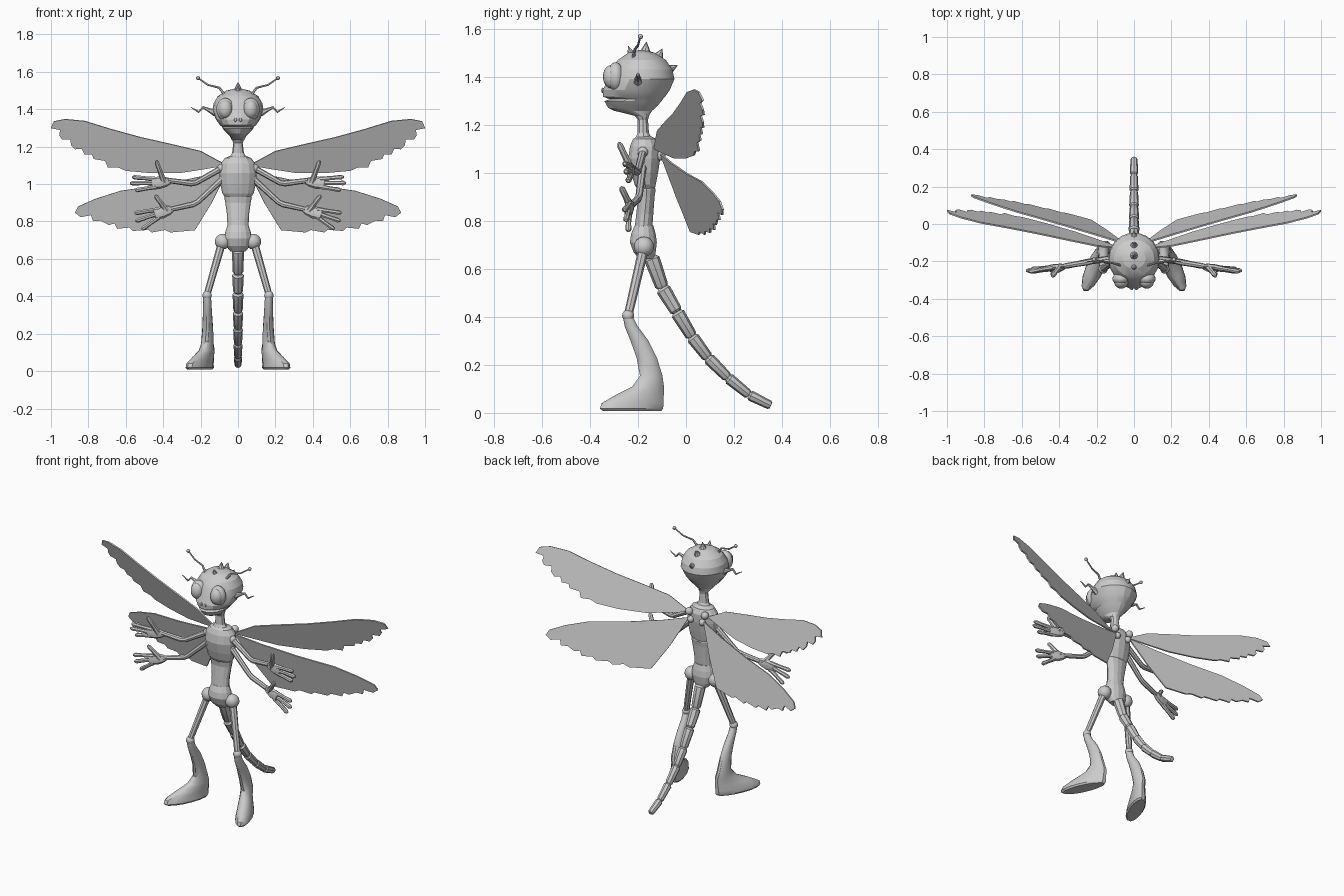
import bpy, bmesh, math
from mathutils import Vector, Matrix


def material(name, v):
    m = bpy.data.materials.new(name)
    m.diffuse_color = (v, v, v, 1)
    return m


GREY = material("light grey", 0.6)


def finish(name, bm, smooth=None):
    bmesh.ops.recalc_face_normals(bm, faces=bm.faces[:])
    me = bpy.data.meshes.new(name)
    bm.to_mesh(me)
    bm.free()
    ob = bpy.data.objects.new(name, me)
    bpy.context.collection.objects.link(ob)
    me.materials.append(GREY)
    if smooth:
        bpy.context.view_layer.objects.active = ob
        ob.select_set(True)
        bpy.ops.object.shade_smooth_by_angle(angle=math.radians(smooth))
        ob.select_set(False)
    return ob


def skin(bm, rings):
    """Bridge rings of equal size and cap both ends."""
    vs = [[bm.verts.new(p) for p in r] for r in rings]
    n = len(vs[0])
    for a, b in zip(vs, vs[1:]):
        for i in range(n):
            bm.faces.new((a[i], a[(i + 1) % n], b[(i + 1) % n], b[i]))
    bm.faces.new(vs[0])
    bm.faces.new(vs[-1])


def stack(name, rows, n=14, s=1, smooth=None):
    """Horizontal oval slices: z, centre x, half width, front y, back y, outward shear."""
    rings = []
    for z, cx, rx, y0, y1, sh in rows:
        ring = []
        for i in range(n):
            t = 2 * math.pi * (i + 0.5) / n
            y = (y0 + y1) / 2 + (y1 - y0) / 2 * math.cos(t)
            ring.append((s * (cx + rx * math.sin(t) + sh * (-0.14 - y)), y, z))
        rings.append(ring)
    bm = bmesh.new()
    skin(bm, rings)
    return finish(name, bm, smooth)


def add_tube(bm, pts, radii, n=8, s=1, flat=1):
    pts = [Vector((s * p[0], p[1], p[2])) for p in pts]
    rings = []
    for i, p in enumerate(pts):
        d = (pts[min(i + 1, len(pts) - 1)] - pts[max(i - 1, 0)]).normalized()
        ref = Vector((0, 1, 0)) if abs(d.y) < 0.9 else Vector((1, 0, 0))
        u = d.cross(ref).normalized()
        w = d.cross(u)
        rings.append([p + radii[i] * (u * math.cos(a) + w * math.sin(a) * flat)
                      for a in (2 * math.pi * k / n for k in range(n))])
    skin(bm, rings)


def tube(name, pts, radii, n=8, s=1):
    bm = bmesh.new()
    add_tube(bm, pts, radii, n, s)
    return finish(name, bm, 35)


def ball(name, c, r, u=12, v=8):
    bm = bmesh.new()
    r = r if isinstance(r, tuple) else (r, r, r)
    bmesh.ops.create_uvsphere(bm, u_segments=u, v_segments=v, radius=1,
                              matrix=Matrix.Translation(c) @ Matrix.Diagonal((*r, 1)))
    return finish(name, bm, 35)


# Head with a mouth crease, then neck
stack("head", [(1.235, 0, .033, -.205, -.155, 0), (1.258, 0, .045, -.30, -.14, 0),
               (1.27, 0, .058, -.325, -.125, 0), (1.298, 0, .083, -.342, -.10, 0),
               (1.306, 0, .086, -.318, -.095, 0), (1.316, 0, .097, -.347, -.085, 0),
               (1.345, 0, .118, -.348, -.065, 0), (1.39, 0, .137, -.328, -.046, 0),
               (1.43, 0, .131, -.315, -.055, 0), (1.47, 0, .108, -.285, -.083, 0),
               (1.50, 0, .062, -.24, -.13, 0), (1.51, 0, .015, -.2, -.17, 0)], 18, smooth=20)
stack("neck", [(1.13, 0, .055, -.22, -.135, 0), (1.165, 0, .032, -.203, -.153, 0),
               (1.22, 0, .025, -.202, -.157, 0), (1.245, 0, .036, -.22, -.15, 0)], 10)

# Torso, abdomen and pelvis
stack("chest", [(.925, 0, .065, -.2, -.13, 0), (.95, 0, .084, -.215, -.125, 0),
                (1.0, 0, .095, -.23, -.115, 0), (1.06, 0, .099, -.242, -.105, 0),
                (1.11, 0, .092, -.235, -.105, 0), (1.14, 0, .07, -.222, -.12, 0),
                (1.152, 0, .035, -.205, -.145, 0)])
stack("abdomen", [(.765, 0, .057, -.215, -.14, 0), (.83, 0, .058, -.208, -.135, 0),
                  (.9, 0, .068, -.2, -.13, 0), (.93, 0, .074, -.205, -.125, 0),
                  (.94, 0, .07, -.2, -.13, 0)])
stack("pelvis", [(.64, 0, .04, -.195, -.13, 0), (.67, 0, .066, -.22, -.125, 0),
                 (.71, 0, .075, -.235, -.12, 0), (.745, 0, .068, -.23, -.125, 0),
                 (.78, 0, .056, -.215, -.135, 0)])

# Tail of tapering links
tail = [(-.145, .65), (-.098, .52), (-.038, .42), (.025, .317), (.092, .229),
        (.175, .146), (.2625, .075), (.354, .03)]
for i, (a, b) in enumerate(zip(tail, tail[1:])):
    a, b, r = Vector((0, *a)), Vector((0, *b)), .033 - .0018 * i
    tube("tail_link", [a.lerp(b, t) for t in (0, .08, .92, 1)], [r * .7, r, r * .85, r * .6])

# Crest spikes
for base, tip in [((-.222, 1.475), (-.24, 1.527)), ((-.17, 1.495), (-.165, 1.545)),
                  ((-.12, 1.475), (-.098, 1.517)), ((-.08, 1.425), (-.035, 1.447))]:
    tube("crest_spike", [(0, *base), (0, *tip)], [.027, .001])

# Nostrils
for s in (-1, 1):
    ball("nostril", (s * .013, -.347, 1.343), (.008, .006, .011), 8, 6)

# Wing outlines as half width and height, lying in a slanted plane
upper = [(.06, 1.10), (.2, 1.176), (.36, 1.214), (.52, 1.25), (.68, 1.294), (.82, 1.337),
         (.925, 1.347), (.985, 1.335), (1, 1.3), (.95, 1.29), (.955, 1.262), (.94, 1.24),
         (.895, 1.24), (.892, 1.21), (.87, 1.187), (.835, 1.19), (.82, 1.16), (.78, 1.158),
         (.77, 1.135), (.71, 1.125), (.695, 1.09), (.64, 1.09), (.6, 1.072), (.47, 1.06),
         (.31, 1.06), (.18, 1.08)]
lower = [(.05, 1.08), (.2, 1.04), (.42, .995), (.63, .963), (.765, .92), (.855, .88),
         (.872, .848), (.84, .824), (.785, .835), (.775, .803), (.735, .805), (.69, .782),
         (.66, .79), (.645, .762), (.58, .768), (.56, .75), (.48, .757), (.46, .742),
         (.39, .755), (.36, .742), (.23, .754), (.14, .9)]


def wing(name, outline, a, b, c, s):
    bm = bmesh.new()
    bm.faces.new([bm.verts.new((s * x, a + b * x + c * z, z)) for x, z in outline])
    ob = finish(name, bm)
    mod = ob.modifiers.new("thickness", 'SOLIDIFY')
    mod.thickness, mod.offset = .008, 0


def hand(name, wrist, palm, tips, thumb, s):
    bm = bmesh.new()
    w, p = Vector(wrist), Vector(palm)
    far = p + (p - w) * .7
    add_tube(bm, [w, w.lerp(p, .4), p, far], [.014, .026, .034, .028], 8, s, .5)
    for i, t in enumerate(tips):
        t = Vector(t)
        root = p.lerp(far, .4) + Vector((0, 0, (1 - i) * .02))
        add_tube(bm, [root, root.lerp(t, .5), root.lerp(t, .9), t],
                 [.014, .011, .013, .006], 7, s)
    t, root = Vector(thumb), w.lerp(p, .6)
    add_tube(bm, [root, root.lerp(t, .5), root.lerp(t, .9), t], [.018, .013, .013, .006], 7, s)
    finish(name, bm, 35)


for s in (-1, 1):
    wing("upper_wing", upper, .23, .29, -.345, s)
    wing("lower_wing", lower, .153, .245, -.251, s)
    ball("upper_wing_joint", (s * .055, -.11, 1.115), .023)
    ball("lower_wing_joint", (s * .04, -.105, 1.07), .02)

    # Eyes with rims
    ball("eye_rim", (s * .068, -.293, 1.4), (.048, .036, .06), 16, 10)
    ball("eye", (s * .068, -.31, 1.4), (.038, .036, .049), 16, 10)

    # Antennae and side feelers
    tube("antenna", [(s * x, y, z) for x, y, z in
                     [(.055, -.225, 1.455), (.1, -.212, 1.515), (.16, -.2, 1.53), (.214, -.19, 1.567)]],
         [.009, .006, .005, .004], 6)
    ball("antenna_tip", (s * .214, -.19, 1.567), .011, 8, 6)
    tube("feeler", [(s * x, -.2, z) for x, z in
                    [(.12, 1.38), (.15, 1.393), (.187, 1.41), (.21, 1.385), (.25, 1.41)]],
         [.02, .012, .007, .006, .002], 6)

    # Arms and hands
    ball("upper_shoulder", (s * .088, -.18, 1.085), .023)
    tube("upper_arm_pair", [(.088, -.18, 1.085), (.225, -.2, 1.007), (.25, -.205, 1.003),
                            (.375, -.225, 1.02)], [.017, .015, .016, .014], 8, s)
    hand("upper_hand", (.36, -.222, 1.015), (.42, -.23, 1.008),
         [(.565, -.255, 1.038), (.577, -.25, 1.005), (.55, -.24, .967)], (.437, -.28, 1.125), s)
    ball("lower_shoulder", (s * .08, -.18, 1.03), .021)
    tube("lower_arm_pair", [(.08, -.18, 1.03), (.215, -.195, .905), (.24, -.2, .892),
                            (.36, -.225, .865)], [.017, .015, .016, .014], 8, s)
    hand("lower_hand", (.345, -.222, .868), (.405, -.235, .85),
         [(.553, -.255, .845), (.548, -.25, .802), (.515, -.24, .757)], (.442, -.27, .94), s)

    # Legs and feet
    ball("hip", (s * .082, -.175, .692), .042)
    tube("thigh", [(.085, -.175, .69), (.165, -.24, .41)], [.022, .018], 8, s)
    ball("knee", (s * .165, -.241, .405), .025)
    stack("shin_and_foot", [
        (.008, .17, .045, -.35, -.10, .4), (.018, .17, .053, -.362, -.092, .4),
        (.04, .17, .051, -.355, -.09, .4), (.075, .166, .044, -.295, -.09, .38),
        (.11, .162, .038, -.225, -.09, .3), (.155, .163, .033, -.193, -.097, .1),
        (.23, .162, .029, -.207, -.12, 0), (.3, .163, .025, -.232, -.155, 0),
        (.36, .164, .022, -.256, -.2, 0), (.4, .165, .021, -.263, -.22, 0)], 14, s, 30)
